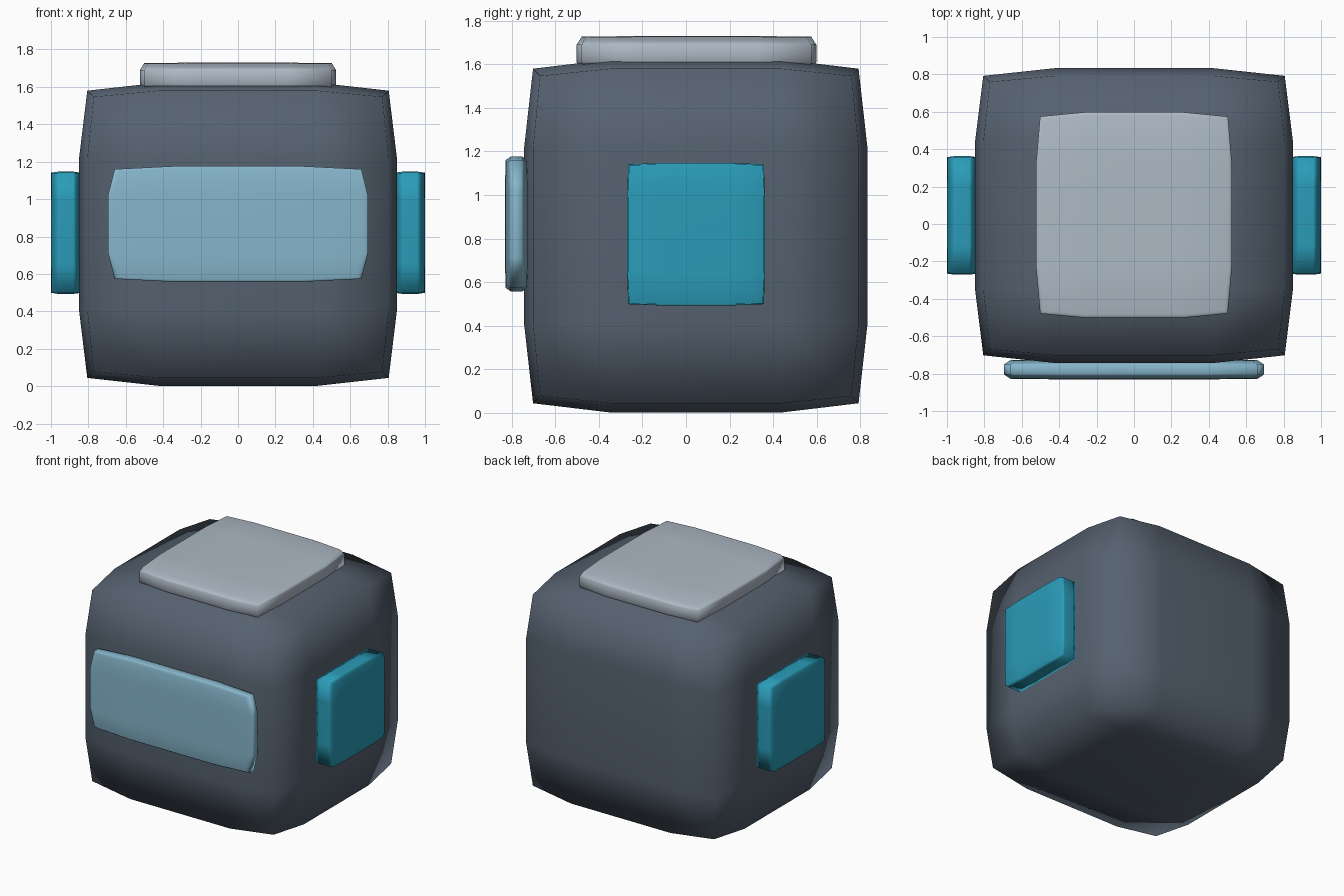
import bpy, bmesh

if "Cube" in bpy.data.objects:
    bpy.data.objects.remove(bpy.data.objects["Cube"])


def material(name, rgb):
    m = bpy.data.materials.new(name)
    m.diffuse_color = (*rgb, 1)
    m.use_nodes = True
    m.node_tree.nodes["Principled BSDF"].inputs["Base Color"].default_value = m.diffuse_color
    return m


def soft_block(name, center, half, soften, mat):
    """Cube split 4x4 per side, with box edges and corners pulled slightly in
    (a creased subdivision); smooth shaded and sized with object scale."""
    bm = bmesh.new()
    bmesh.ops.create_cube(bm, size=2)
    bmesh.ops.subdivide_edges(bm, edges=bm.edges[:], cuts=3, use_grid_fill=True)
    for v in bm.verts:
        outer = [i for i in range(3) if abs(v.co[i]) > 0.99]
        pull = {1: 0, 2: soften, 3: soften * 16 / 9}[len(outer)]
        for i in outer:
            v.co[i] *= 1 - pull
    for f in bm.faces:
        f.smooth = True
    me = bpy.data.meshes.new(name)
    bm.to_mesh(me)
    bm.free()
    me.materials.append(mat)
    ob = bpy.data.objects.new(name, me)
    ob.location, ob.scale = center, half
    bpy.context.collection.objects.link(ob)
    return ob


slate = material("slate", (0.093, 0.122, 0.162))
silver = material("silver", (0.42, 0.49, 0.56))
pale_blue = material("pale_blue", (0.24, 0.47, 0.60))
teal = material("teal", (0.023, 0.33, 0.48))

# main block
soft_block("body", (0, 0.045, 0.812), (0.85, 0.788, 0.81), 0.052, slate)
# plate on top
soft_block("top_plate", (0, 0.048, 1.65), (0.524, 0.55, 0.08), 0.042, silver)
# wide panel on the front
soft_block("front_panel", (0, -0.778, 0.867), (0.695, 0.053, 0.309), 0.051, pale_blue)
# pads on both sides
for side, s in (("left", -1), ("right", 1)):
    soft_block(side + "_side_pad", (s * 0.92, 0.046, 0.82), (0.08, 0.317, 0.327), 0.018, teal)
